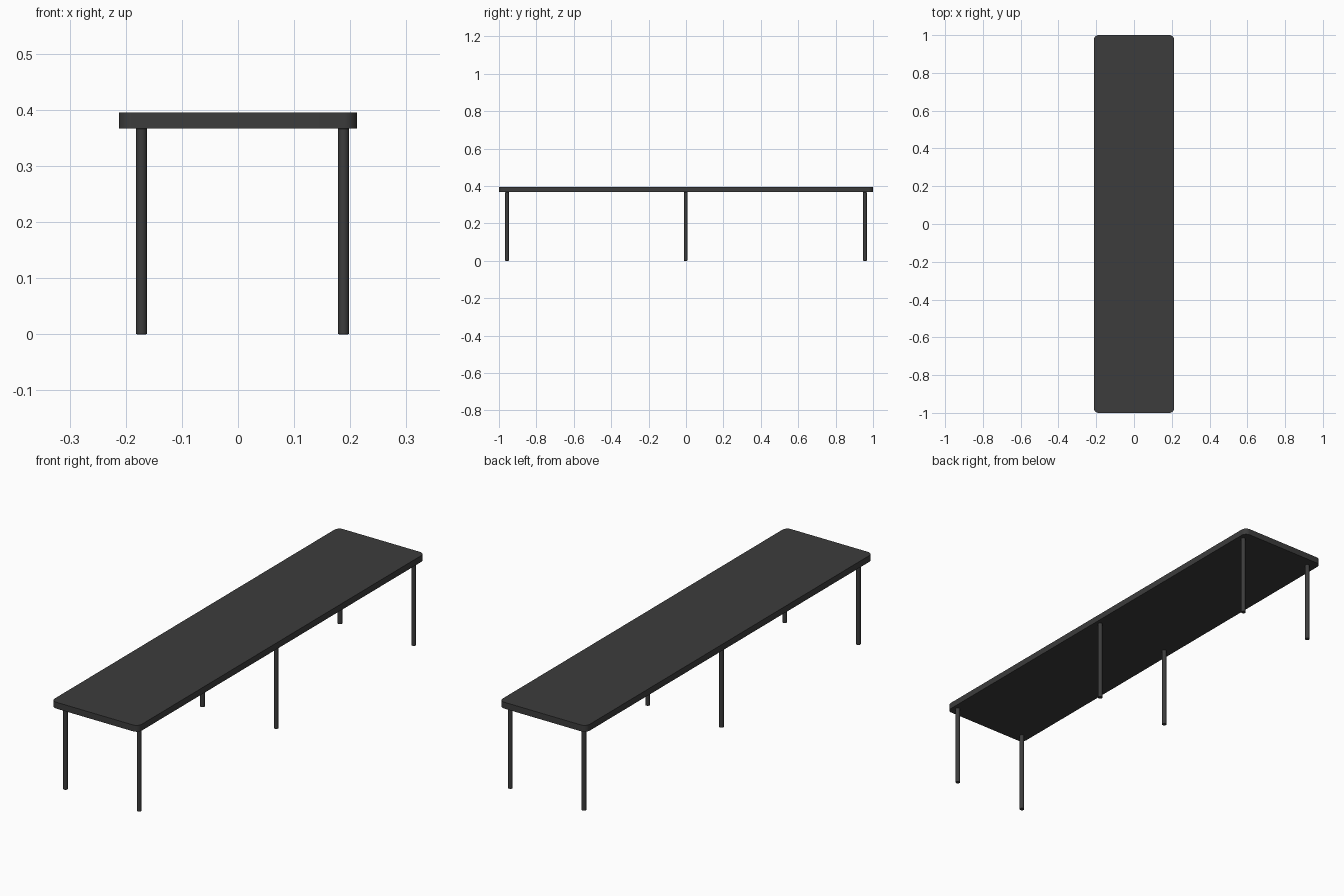
import bpy, bmesh
from math import cos, sin, pi

if "Cube" in bpy.data.objects:
    bpy.data.objects.remove(bpy.data.objects["Cube"])

dark = bpy.data.materials.new("dark_finish")
dark.diffuse_color = (0.045, 0.045, 0.045, 1)
dark.use_nodes = True
dark.node_tree.nodes["Principled BSDF"].inputs["Base Color"].default_value = dark.diffuse_color

HALF_X, HALF_Y = 0.2125, 1.0
UNDERSIDE, TOP = 0.367, 0.395
CORNER, SEGS = 0.025, 8


def finish(obj):
    obj.data.materials.append(dark)
    bpy.ops.object.select_all(action='DESELECT')
    obj.select_set(True)
    bpy.context.view_layer.objects.active = obj
    bpy.ops.object.shade_smooth_by_angle(angle=pi / 6)


# Table top: rounded rectangle extruded upward
bm = bmesh.new()
outline = []
for i, (sx, sy) in enumerate([(1, 1), (-1, 1), (-1, -1), (1, -1)]):
    for k in range(SEGS + 1):
        a = (i + k / SEGS) * pi / 2
        outline.append(bm.verts.new((sx * (HALF_X - CORNER) + CORNER * cos(a),
                                     sy * (HALF_Y - CORNER) + CORNER * sin(a),
                                     UNDERSIDE)))
face = bm.faces.new(outline)
ext = bmesh.ops.extrude_face_region(bm, geom=[face])
bmesh.ops.translate(bm, vec=(0, 0, TOP - UNDERSIDE),
                    verts=[v for v in ext["geom"] if isinstance(v, bmesh.types.BMVert)])
bmesh.ops.recalc_face_normals(bm, faces=bm.faces)
mesh = bpy.data.meshes.new("table_top")
bm.to_mesh(mesh)
bm.free()
top = bpy.data.objects.new("table_top", mesh)
bpy.context.collection.objects.link(top)
finish(top)

# Six slim round legs in three pairs, set slightly off-centre in x
for row, y in (("front", -0.957), ("middle", -0.002), ("back", 0.957)):
    for side, x in (("left", -0.172), ("right", 0.188)):
        bpy.ops.mesh.primitive_cylinder_add(vertices=24, radius=0.0097, depth=UNDERSIDE,
                                            location=(x, y, UNDERSIDE / 2))
        leg = bpy.context.object
        leg.name = f"{row}_{side}_leg"
        # Softened foot and top rim
        bevel = leg.modifiers.new("soft_rim", 'BEVEL')
        bevel.width, bevel.segments = 0.0015, 2
        bevel.limit_method = 'ANGLE'
        finish(leg)
